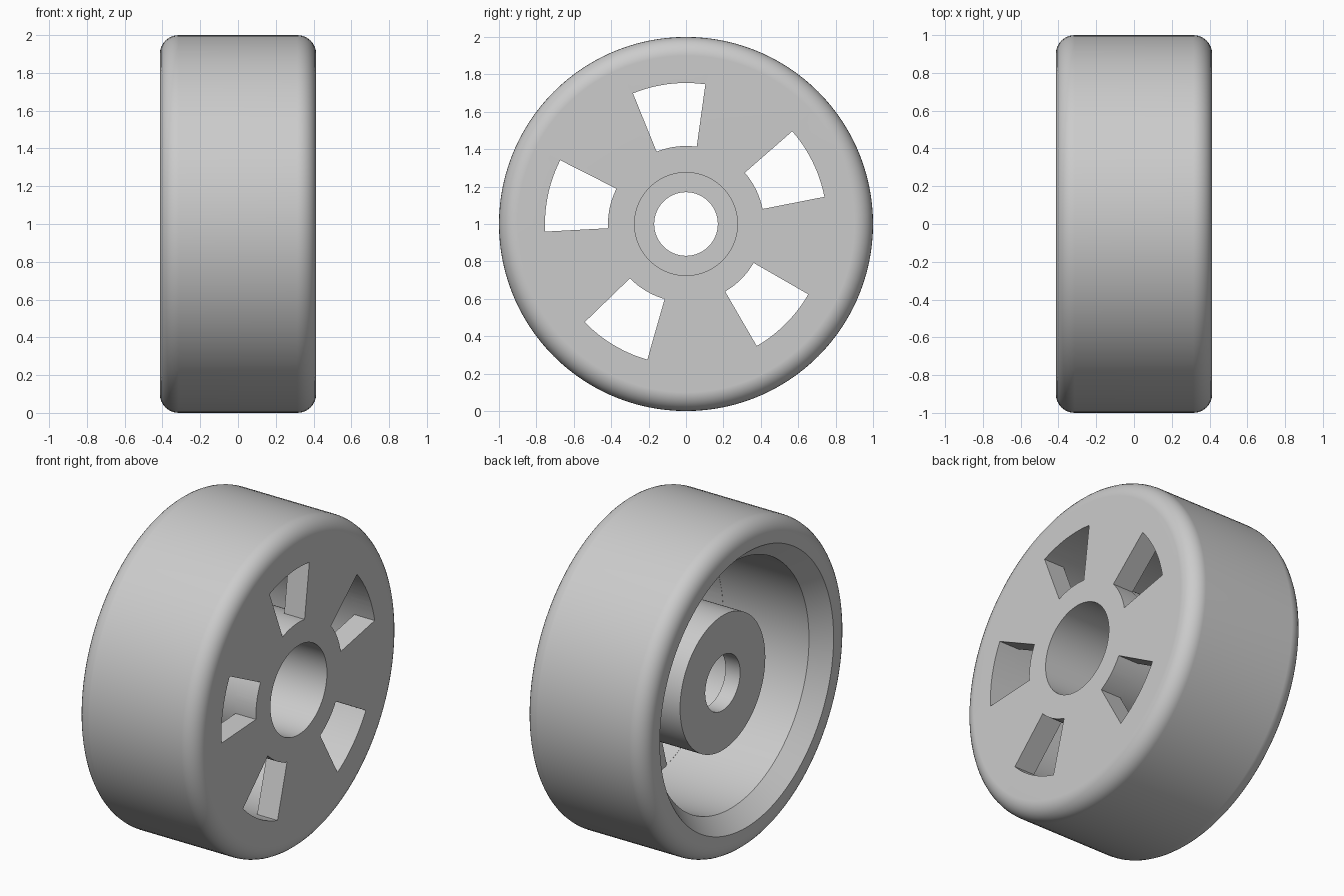
import bpy
import bmesh
from math import sin, cos, pi, radians
from mathutils import Matrix, Vector

default_cube = bpy.data.objects.get("Cube")
if default_cube:
    bpy.data.objects.remove(default_cube, do_unlink=True)

# Single grey material
grey = bpy.data.materials.new("plain grey")
grey.use_nodes = True
colour = (0.6, 0.6, 0.6, 1)
grey.diffuse_color = colour
grey.node_tree.nodes["Principled BSDF"].inputs["Base Color"].default_value = colour


def make_object(name, bm):
    bmesh.ops.recalc_face_normals(bm, faces=bm.faces)
    mesh = bpy.data.meshes.new(name)
    bm.to_mesh(mesh)
    bm.free()
    mesh.materials.append(grey)
    obj = bpy.data.objects.new(name, mesh)
    bpy.context.collection.objects.link(obj)
    return obj


def lathe(name, profile, steps):
    """Spin a closed (x, radius) profile around the axle."""
    bm = bmesh.new()
    verts = [bm.verts.new((x, 0, r)) for x, r in profile]
    edges = [bm.edges.new((v, verts[i - 1])) for i, v in enumerate(verts)]
    bmesh.ops.spin(bm, geom=verts + edges, cent=(0, 0, 0), axis=(1, 0, 0),
                   angle=2 * pi, steps=steps, use_merge=True)
    bmesh.ops.remove_doubles(bm, verts=bm.verts, dist=1e-5)
    return make_object(name, bm)


# Cross-section: face, rounded tread, lipped open side, web, hub and stepped bore
HALF, FILLET = 0.414, 0.1
HUB, RIM = 0.415, 0.755


def fillet(side, angles):
    c = HALF - FILLET
    return [(side * (c + FILLET * cos(a)), 1 - FILLET + FILLET * sin(a)) for a in angles]


quarter = [i * pi / 16 for i in range(9)]
profile = [(HALF, 0.275)]
profile += fillet(1, quarter) + fillet(-1, quarter[::-1])
profile += [(-HALF, 0.846), (-0.31, RIM), (0.275, RIM), (0.275, HUB),
            (-0.25, HUB), (-0.25, 0.17), (-0.15, 0.17), (-0.15, 0.275)]
wheel = lathe("wheel", profile, 120)

# Five wedge windows through the web
bm = bmesh.new()
for k in range(-2, 3):
    mid, arc = 97.1 + 71 * k, 12
    angles = [radians(mid - 15 + 30 * i / arc) for i in range(arc + 1)]
    ring = [(RIM - 0.001, a) for a in angles] + [(HUB + 0.002, a) for a in reversed(angles)]
    face = bm.faces.new([bm.verts.new((0.2, r * cos(a), r * sin(a))) for r, a in ring])
    out = bmesh.ops.extrude_face_region(bm, geom=[face])
    moved = [v for v in out["geom"] if isinstance(v, bmesh.types.BMVert)]
    bmesh.ops.translate(bm, verts=moved, vec=Vector((0.3, 0, 0)))
cutter = make_object("window_cutter", bm)
cutter.hide_render = True

cut = wheel.modifiers.new("windows", 'BOOLEAN')
cut.operation = 'DIFFERENCE'
cut.solver = 'EXACT'
cut.object = cutter
bpy.context.view_layer.update()
graph = bpy.context.evaluated_depsgraph_get()
wheel_mesh = bpy.data.meshes.new_from_object(wheel.evaluated_get(graph))
wheel.modifiers.clear()
wheel.data = wheel_mesh
bpy.data.objects.remove(cutter, do_unlink=True)

# Stand the wheel on the ground and shade it
wheel.data.transform(Matrix.Translation((0, 0, 1)))
bpy.ops.object.select_all(action='DESELECT')
wheel.select_set(True)
bpy.context.view_layer.objects.active = wheel
bpy.ops.object.shade_smooth_by_angle(angle=radians(30))
weighted = wheel.modifiers.new("even_normals", 'WEIGHTED_NORMAL')
weighted.keep_sharp = True
